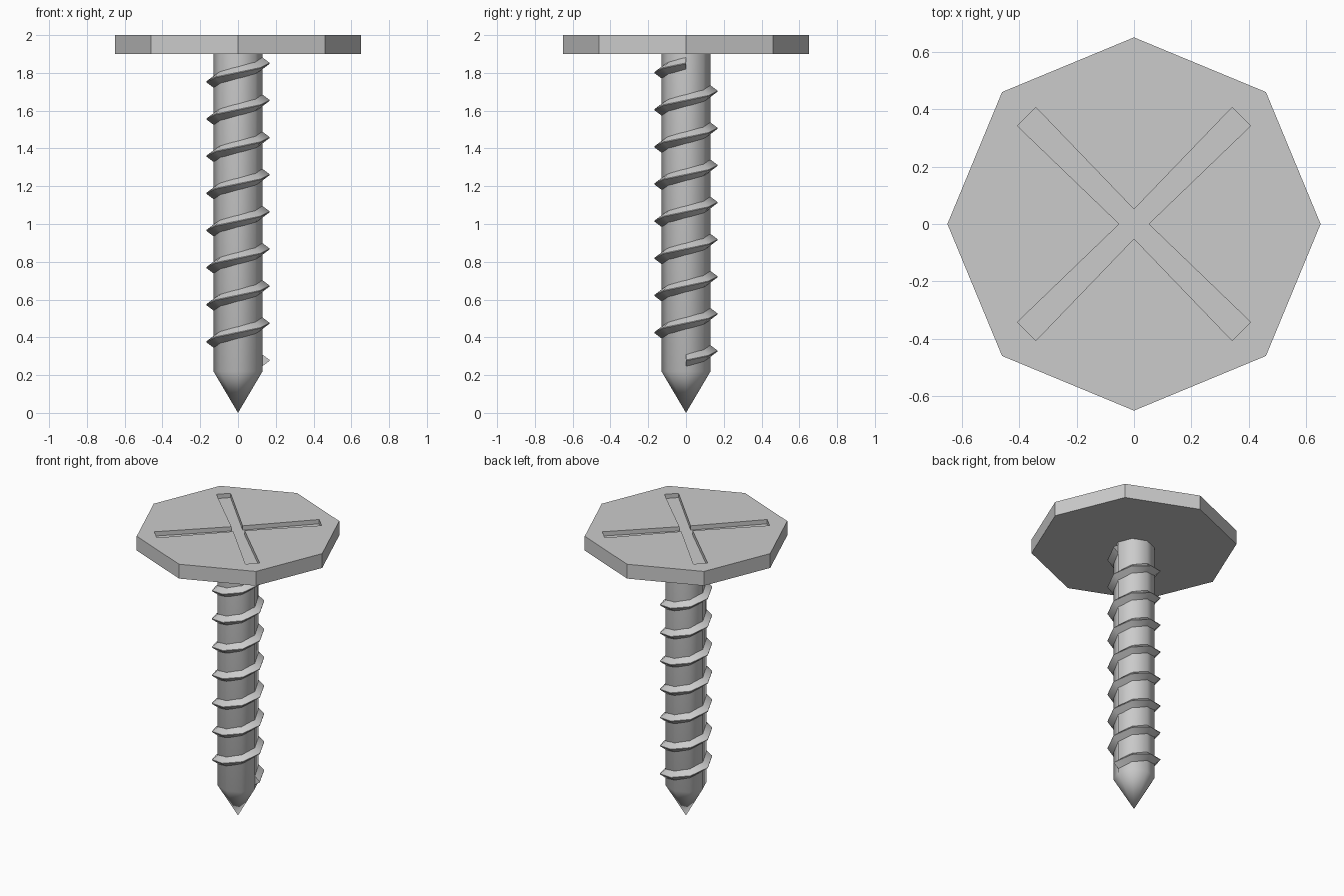
import bpy, bmesh, math
from math import sin, cos, pi

if "Cube" in bpy.data.objects:
    bpy.data.objects.remove(bpy.data.objects["Cube"])

SIDES = 8


def make(name, bm, smooth=None):
    bmesh.ops.recalc_face_normals(bm, faces=bm.faces)
    me = bpy.data.meshes.new(name)
    bm.to_mesh(me)
    bm.free()
    ob = bpy.data.objects.new(name, me)
    bpy.context.collection.objects.link(ob)
    if smooth:
        bpy.ops.object.select_all(action='DESELECT')
        ob.select_set(True)
        bpy.context.view_layer.objects.active = ob
        bpy.ops.object.shade_smooth_by_angle(angle=math.radians(smooth))
    return ob


def prism(bm, pts, z0, z1):
    face = bm.faces.new([bm.verts.new((x, y, z0)) for x, y in pts])
    ext = bmesh.ops.extrude_face_region(bm, geom=[face])
    for v in ext['geom']:
        if isinstance(v, bmesh.types.BMVert):
            v.co.z = z1


def ring(bm, r, z):
    return [bm.verts.new((r * cos(2 * pi * i / SIDES), r * sin(2 * pi * i / SIDES), z))
            for i in range(SIDES)]


# octagonal head
bm = bmesh.new()
prism(bm, [(0.65 * cos(i * pi / 4), 0.65 * sin(i * pi / 4)) for i in range(8)], 1.9, 2.0)
head = make("head", bm)

# cross-shaped slot, arms flare slightly outwards
bm = bmesh.new()
outline = []
for k in range(4):
    a = pi / 4 + k * pi / 2
    for u, v in ((0.529, -0.0455), (0.529, 0.0455), (0.036, 0.036)):
        outline.append((u * cos(a) - v * sin(a), u * sin(a) + v * cos(a)))
prism(bm, outline, 1.97, 2.05)
cutter = make("slot_cutter", bm)
cutter.hide_render = True
cutter.hide_set(True)
mod = head.modifiers.new("slot", 'BOOLEAN')
mod.operation = 'DIFFERENCE'
mod.solver = 'EXACT'
mod.object = cutter

# shank with pointed tip
bm = bmesh.new()
tip = bm.verts.new((0, 0, 0))
low, top = ring(bm, 0.13, 0.22), ring(bm, 0.13, 1.9)
for i in range(SIDES):
    j = (i + 1) % SIDES
    bm.faces.new((tip, low[j], low[i]))
    bm.faces.new((low[i], low[j], top[j], top[i]))
bm.faces.new(top)
make("shank", bm, 60)

# helical thread, eight turns
bm = bmesh.new()
PROFILE = [(0.12, -0.038), (0.168, -0.002), (0.168, 0.002), (0.12, 0.038)]
TURNS, PITCH, START = 8, 0.1966, 0.278
sections = []
for i in range(TURNS * SIDES + 1):
    a = 2 * pi * i / SIDES
    z = START + PITCH * i / SIDES
    sections.append([bm.verts.new((r * cos(a), r * sin(a), z + dz)) for r, dz in PROFILE])
for s, t in zip(sections, sections[1:]):
    for k in range(4):
        n = (k + 1) % 4
        bm.faces.new((s[k], s[n], t[n], t[k]))
bm.faces.new(sections[0])
bm.faces.new(sections[-1])
make("thread", bm, 50)
